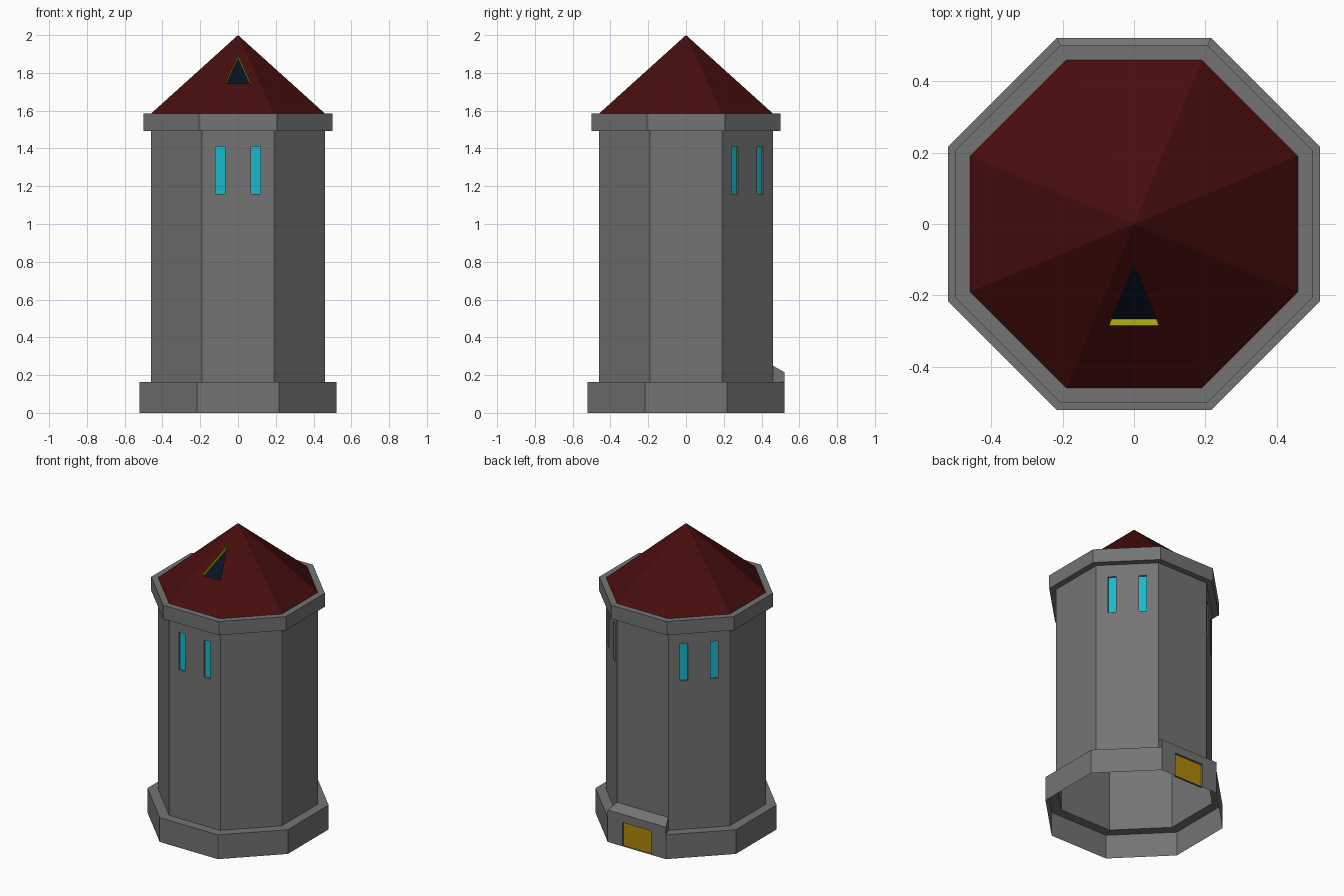
import bpy, bmesh, math
from mathutils import Vector

if "Cube" in bpy.data.objects:
    bpy.data.objects.remove(bpy.data.objects["Cube"])

T = math.tan(math.pi / 8)               # half side of an octagon per unit apothem
BASE, BODY, RIM = 0.522, 0.46, 0.50     # apothems
Z_BASE, Z_RIM0, Z_RIM1, Z_TOP = 0.163, 1.493, 1.585, 2.0
parts = {}                              # part name -> list of polygons


def pt(k, u, n, z):
    """Point on side k (0 = front): u along the side, n outward, z up."""
    a = math.radians(-90 + 45 * k)
    return Vector((n * math.cos(a) - u * math.sin(a),
                   n * math.sin(a) + u * math.cos(a), z))


def add(part, k, *pts):
    parts.setdefault(part, []).append([pt(k, *p) for p in pts])


def strip(part, k, n0, z0, n1, z1):
    """One full-width octagon side between two rings."""
    add(part, k, (-n0 * T, n0, z0), (n0 * T, n0, z0), (n1 * T, n1, z1), (-n1 * T, n1, z1))


def recess(reveal, pane, k, loop, dn, dz):
    """Sink a pane behind an opening."""
    deep = [(u, n + dn, z + dz) for u, n, z in loop]
    for i in range(len(loop)):
        j = (i + 1) % len(loop)
        add(reveal, k, loop[i], loop[j], deep[j], deep[i])
    add(pane, k, *deep)


def wall(part, pane, k, n, z0, z1, holes, h0, h1, depth):
    """Flat side with rectangular recessed openings."""
    us = [-n * T] + [u for h in holes for u in h] + [n * T]
    zs = sorted({z0, h0, h1, z1})
    for ua, ub in zip(us, us[1:]):
        for za, zb in zip(zs, zs[1:]):
            loop = [(ua, n, za), (ub, n, za), (ub, n, zb), (ua, n, zb)]
            if (ua, ub) in holes and (za, zb) == (h0, h1):
                recess(part, pane, k, loop, -depth, 0)
            else:
                add(part, k, *loop)


PORCH_OUT, PORCH_IN = 0.215, 0.25
for k in range(8):
    back = k == 4
    # base, with a raised sloping porch and door at the back
    if back:
        wall("base", "door", k, BASE, 0, PORCH_OUT, [(-0.107, 0.107)], 0, 0.16, 0.014)
        strip("base", k, BASE, PORCH_OUT, BODY, PORCH_IN)
        for s in (1, -1):
            end = [(s * BASE * T, BASE, Z_BASE), (s * BODY * T, BODY, Z_BASE),
                   (s * BODY * T, BODY, PORCH_IN), (s * BASE * T, BASE, PORCH_OUT)]
            add("base", k, *end[::s])
    else:
        strip("base", k, BASE, 0, BASE, Z_BASE)
        strip("base", k, BASE, Z_BASE, BODY, Z_BASE)
    # tower body, paired windows on three sides
    z0 = PORCH_IN if back else Z_BASE
    if k in (0, 3, 5):
        wall("body", "windows", k, BODY, z0, Z_RIM0,
             [(-0.118, -0.07), (0.07, 0.118)], 1.16, 1.41, 0.012)
    else:
        strip("body", k, BODY, z0, BODY, Z_RIM0)
    # rim
    strip("rim", k, BODY, Z_RIM0, RIM, Z_RIM0)
    strip("rim", k, RIM, Z_RIM0, RIM, Z_RIM1)
    strip("rim", k, RIM, Z_RIM1, BODY, Z_RIM1)
    # roof, with a triangular skylight at the front
    slope = (Z_TOP - Z_RIM1) / BODY

    def roof(u, n):
        return (u, n, Z_TOP - slope * n)
    bl, br, apex = roof(-BODY * T, BODY), roof(BODY * T, BODY), roof(0, 0)
    if k == 0:
        l, r, t = roof(-0.07, 0.285), roof(0.07, 0.285), roof(0, 0.115)
        add("roof", k, bl, br, r, l)
        add("roof", k, br, apex, t, r)
        add("roof", k, bl, l, t, apex)
        recess("skylight_frame", "skylight_pane", k, [l, r, t], -0.018, -0.02)
    else:
        add("roof", k, bl, br, apex)

stone = (0.172, 0.172, 0.172, 1)
colours = {
    "base": stone, "body": stone, "rim": stone,
    "roof": (0.064, 0.004, 0.004, 1),
    "windows": (0.008, 0.49, 0.6, 1),
    "door": (0.44, 0.25, 0.003, 1),
    "skylight_frame": (0.4, 0.4, 0.004, 1),
    "skylight_pane": (0.002, 0.006, 0.016, 1),
}
for name, polys in parts.items():
    bm = bmesh.new()
    for poly in polys:
        bm.faces.new([bm.verts.new(p) for p in poly])
    bmesh.ops.remove_doubles(bm, verts=bm.verts, dist=1e-5)
    mesh = bpy.data.meshes.new(name)
    bm.to_mesh(mesh)
    bm.free()
    mat = bpy.data.materials.new(name + "_colour")
    mat.diffuse_color = colours[name]
    mat.use_nodes = True
    mat.node_tree.nodes["Principled BSDF"].inputs["Base Color"].default_value = mat.diffuse_color
    mesh.materials.append(mat)
    bpy.context.collection.objects.link(bpy.data.objects.new(name, mesh))
